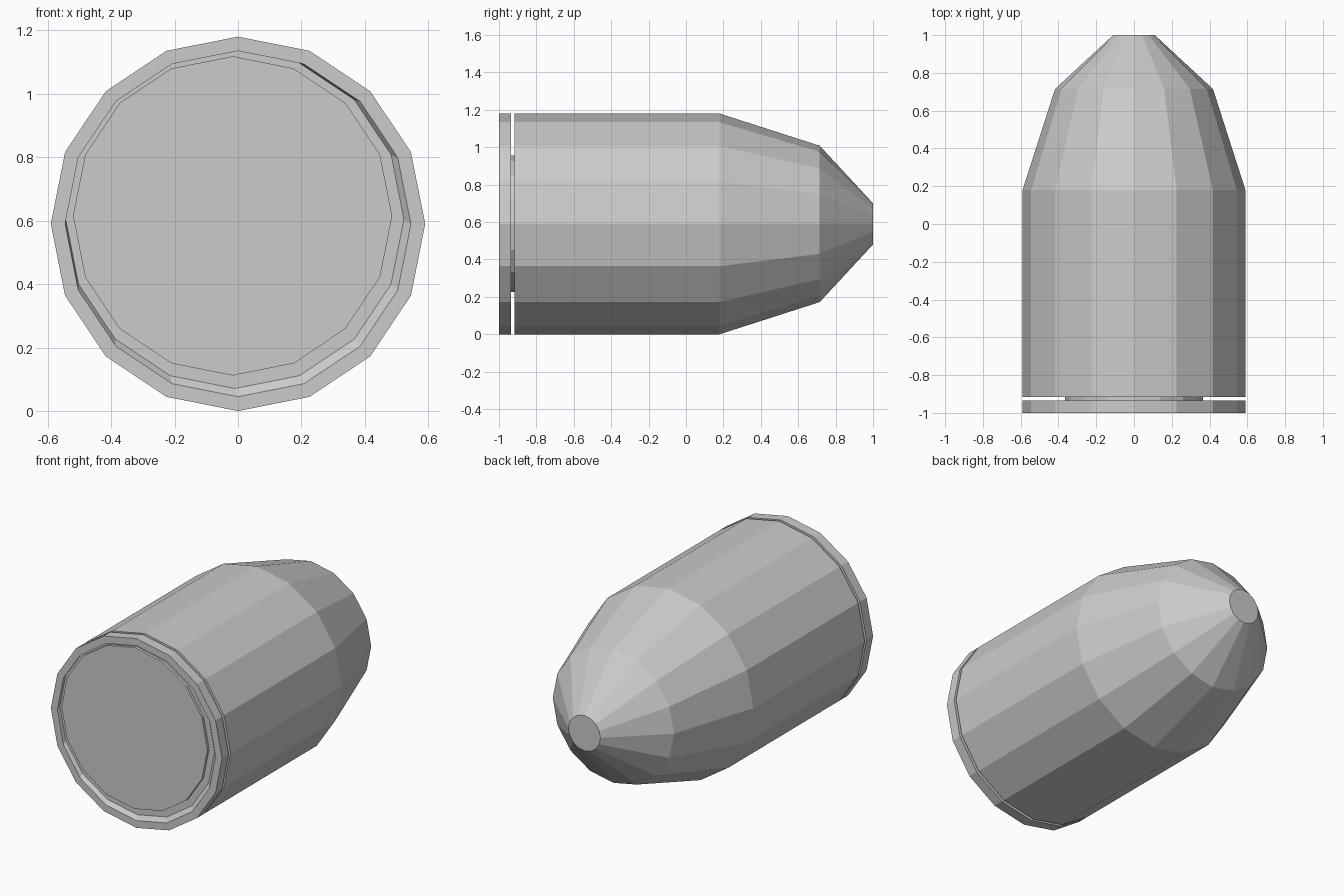
import bpy, bmesh, math

if "Cube" in bpy.data.objects:
    bpy.data.objects.remove(bpy.data.objects["Cube"])

SIDES = 16
CENTRE_Z = 0.59

# Profile rings along y: (y, radius, x offset, z offset)
RINGS = [
    (-0.995, 0.503, -0.017, 0.025),  # raised primer disc
    (-0.978, 0.503, -0.017, 0.025),
    (-0.978, 0.533, -0.010, 0.014),  # floor of the shallow recess
    (-1.000, 0.545, 0, 0),           # rim
    (-1.000, 0.590, 0, 0),
    (-0.935, 0.590, 0, 0),
    (-0.935, 0.365, 0, 0),           # extractor groove
    (-0.917, 0.365, 0, 0),
    (-0.917, 0.590, 0, 0),           # straight body
    (0.180, 0.590, 0, 0),
    (0.715, 0.418, 0, 0),            # tapered nose
    (1.000, 0.110, 0, 0),
]

bm = bmesh.new()


def add_ring(y, r, dx, dz):
    angles = [2 * math.pi * i / SIDES for i in range(SIDES)]
    return [bm.verts.new((dx + r * math.cos(a), y, CENTRE_Z + dz + r * math.sin(a)))
            for a in angles]


loops = [add_ring(*ring) for ring in RINGS]

# Skin between neighbouring rings
for a, b in zip(loops, loops[1:]):
    for i in range(SIDES):
        j = (i + 1) % SIDES
        bm.faces.new((a[i], a[j], b[j], b[i]))

# End caps
bm.faces.new(loops[0])
bm.faces.new(loops[-1])
bmesh.ops.recalc_face_normals(bm, faces=bm.faces[:])

mesh = bpy.data.meshes.new("bullet")
bm.to_mesh(mesh)
bm.free()
bullet = bpy.data.objects.new("bullet", mesh)
bpy.context.collection.objects.link(bullet)
